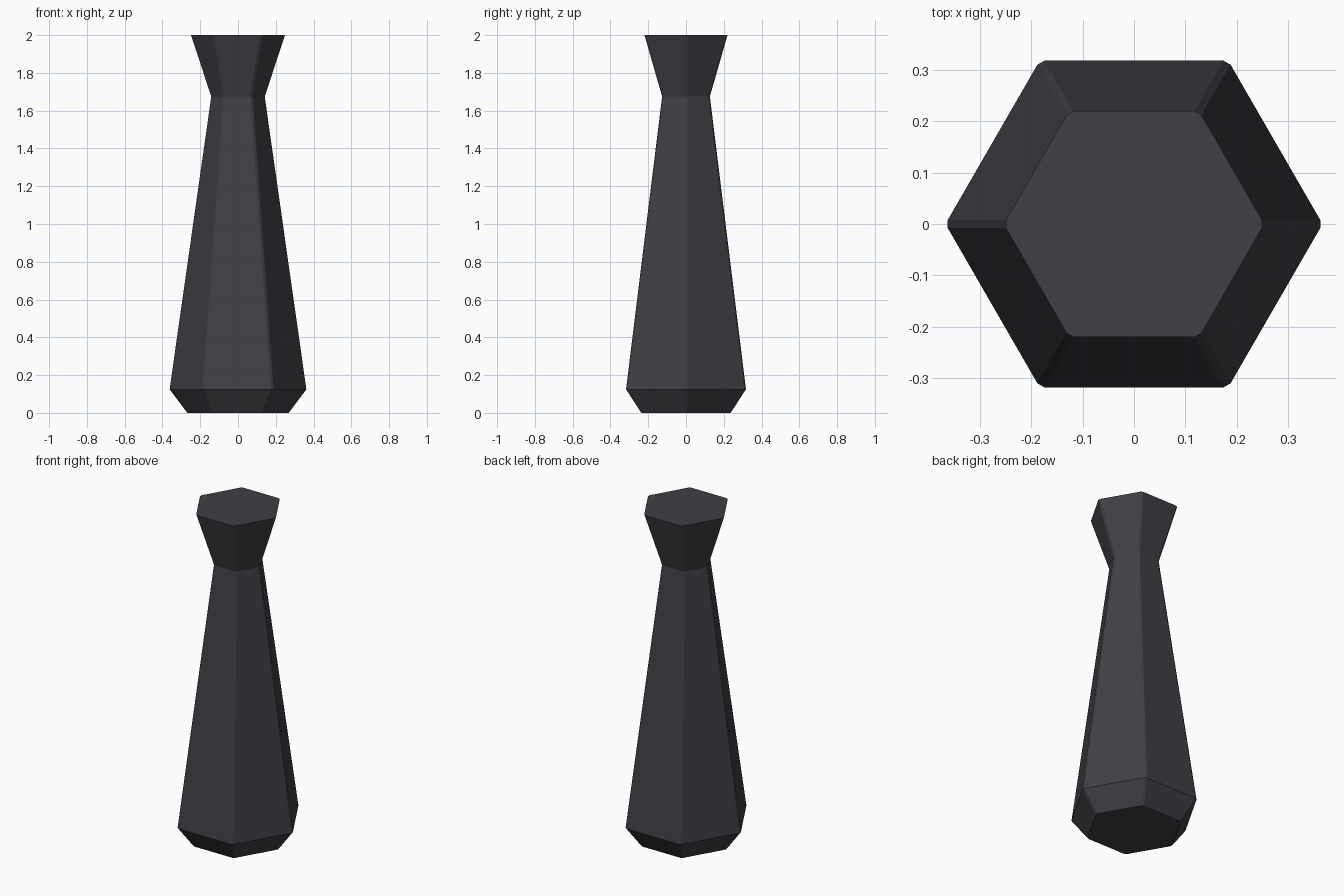
import bpy, bmesh, math

if "Cube" in bpy.data.objects:
    bpy.data.objects.remove(bpy.data.objects["Cube"])

# Dark charcoal colour for the whole piece
mat = bpy.data.materials.new("charcoal")
mat.diffuse_color = (0.051, 0.050, 0.060, 1.0)
mat.use_nodes = True
mat.node_tree.nodes["Principled BSDF"].inputs["Base Color"].default_value = mat.diffuse_color

# Profile: (hexagon corner radius, height)
profile = [(0.273, 0.0), (0.3665, 0.125), (0.146, 1.675), (0.2535, 2.0)]
CUT = 0.009  # narrow chamfer along each upright edge


def hex_ring(bm, radius, z):
    """Hexagon with corners on the x axis, each corner clipped."""
    corners = [(radius * math.cos(i * math.pi / 3), radius * math.sin(i * math.pi / 3))
               for i in range(6)]
    t = CUT / radius  # hexagon side length equals its radius
    ring = []
    for i, (x, y) in enumerate(corners):
        for nx, ny in (corners[i - 1], corners[(i + 1) % 6]):
            ring.append(bm.verts.new((x + (nx - x) * t, y + (ny - y) * t, z)))
    return ring


# Tapered leg: foot chamfer, long shaft, flared head
bm = bmesh.new()
rings = [hex_ring(bm, r, z) for r, z in profile]
n = len(rings[0])
for a, b in zip(rings, rings[1:]):
    for i in range(n):
        j = (i + 1) % n
        bm.faces.new((a[i], a[j], b[j], b[i]))
bm.faces.new(rings[0][::-1])
bm.faces.new(rings[-1])
bmesh.ops.recalc_face_normals(bm, faces=bm.faces)

mesh = bpy.data.meshes.new("hexagonal_leg")
bm.to_mesh(mesh)
bm.free()
mesh.materials.append(mat)
leg = bpy.data.objects.new("hexagonal_leg", mesh)
bpy.context.collection.objects.link(leg)
